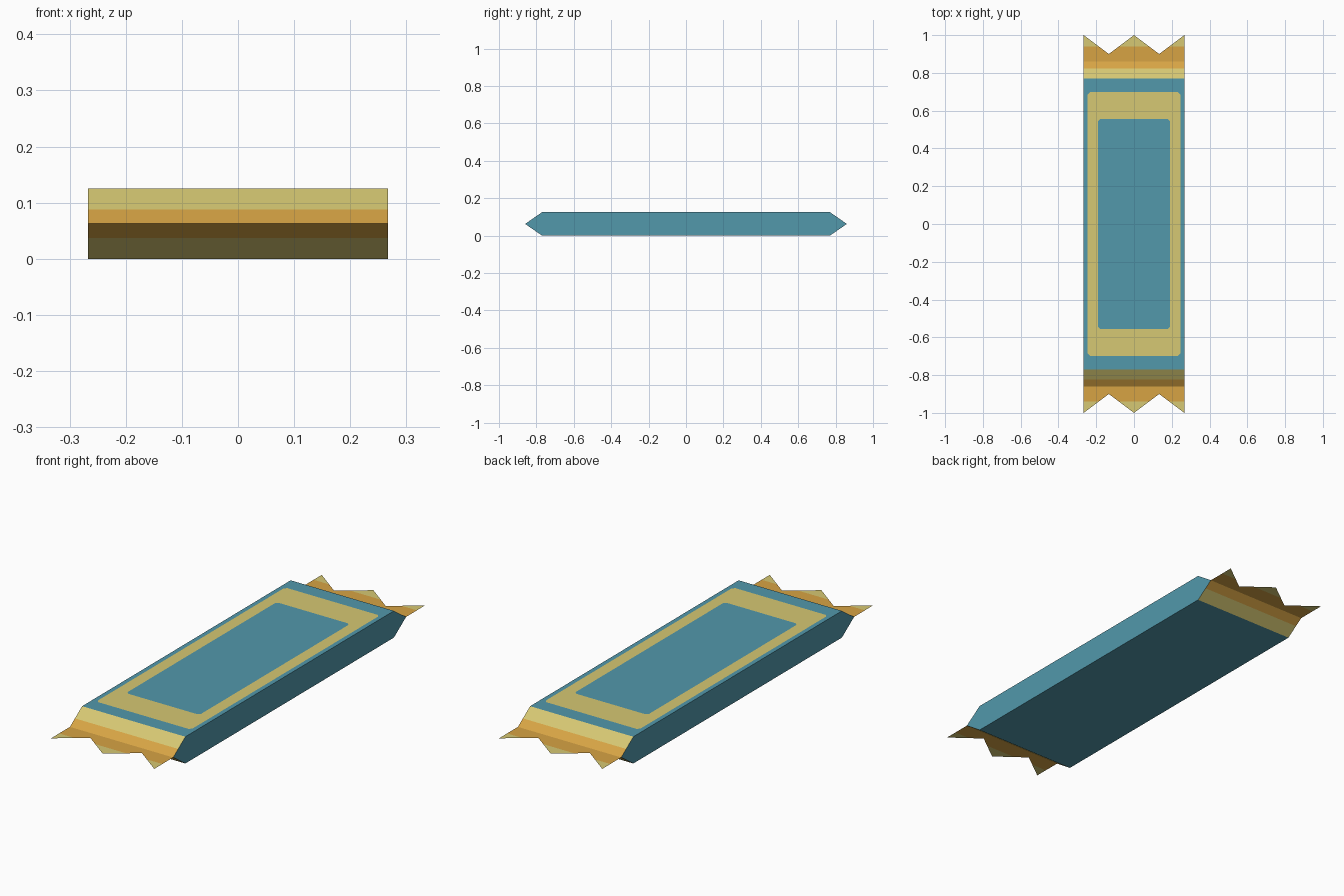
import bpy, bmesh

if "Cube" in bpy.data.objects:
    bpy.data.objects.remove(bpy.data.objects["Cube"])

W, MID, TOP = 0.267, 0.0625, 0.125      # half width, seam height, full height
Y_FLAT, Y_BAND, Y_SEAM = 0.77, 0.823, 0.86


def srgb(r, g, b):
    lin = lambda c: c / 12.92 if c <= 0.04045 else ((c + 0.055) / 1.055) ** 2.4
    return (lin(r / 255), lin(g / 255), lin(b / 255), 1)


mats = []
for name, col in (("wrapper blue", (82, 152, 171)),
                  ("pale gold", (214, 200, 115)),
                  ("orange gold", (215, 164, 68))):
    m = bpy.data.materials.new(name)
    m.diffuse_color = srgb(*col)
    m.use_nodes = True
    m.node_tree.nodes["Principled BSDF"].inputs["Base Color"].default_value = m.diffuse_color
    mats.append(m)
BLUE, PALE, ORANGE = range(3)


def make_object(name, polys):
    """polys: list of (points, material index); shared points are welded."""
    bm = bmesh.new()
    for pts, mat in polys:
        f = bm.faces.new([bm.verts.new(p) for p in pts])
        f.material_index = mat
    bmesh.ops.remove_doubles(bm, verts=bm.verts, dist=1e-5)
    bmesh.ops.recalc_face_normals(bm, faces=bm.faces)
    if name.endswith("fin"):
        for f in bm.faces:
            if f.normal.z < 0:
                f.normal_flip()
    me = bpy.data.meshes.new(name)
    bm.to_mesh(me)
    bm.free()
    for m in mats:
        me.materials.append(m)
    ob = bpy.data.objects.new(name, me)
    bpy.context.collection.objects.link(ob)


def octagon(x, y, c=0.012):
    """Rectangle with clipped corners on the top face."""
    return [(x - c, y, TOP), (x, y - c, TOP), (x, c - y, TOP), (x - c, -y, TOP),
            (c - x, -y, TOP), (-x, c - y, TOP), (-x, y - c, TOP), (c - x, y, TOP)]


# wrapper body: top face with an inset printed frame
body = []
rect = [(W, Y_FLAT, TOP), (W, -Y_FLAT, TOP), (-W, -Y_FLAT, TOP), (-W, Y_FLAT, TOP)]
outer, inner = octagon(0.245, 0.698), octagon(0.19, 0.556)
for i in range(4):
    a, b, c = 2 * i, 2 * i + 1, (2 * i + 2) % 8
    body.append(([rect[i], outer[a], outer[b]], BLUE))
    body.append(([rect[i], outer[b], outer[c], rect[(i + 1) % 4]], BLUE))
for i in range(8):
    j = (i + 1) % 8
    body.append(([outer[i], outer[j], inner[j], inner[i]], PALE))
body.append((inner, BLUE))

# underside
body.append(([(x, y, 0) for x, y, _ in rect], BLUE))

# sloping ends in two colour bands, above and below the seam
zb = TOP - MID * (Y_BAND - Y_FLAT) / (Y_SEAM - Y_FLAT)
for s in (1, -1):
    for up in (True, False):
        h = (lambda z: z) if up else (lambda z: TOP - z)
        for y0, z0, y1, z1, mat in ((Y_FLAT, TOP, Y_BAND, zb, PALE),
                                    (Y_BAND, zb, Y_SEAM, MID, ORANGE)):
            body.append(([(-W, s * y0, h(z0)), (W, s * y0, h(z0)),
                          (W, s * y1, h(z1)), (-W, s * y1, h(z1))], mat))

# flat long sides
side = [(Y_FLAT, TOP), (Y_BAND, zb), (Y_SEAM, MID), (Y_BAND, TOP - zb), (Y_FLAT, 0)]
side += [(-y, z) for y, z in reversed(side)]
for x in (W, -W):
    body.append(([(x, y, z) for y, z in side], BLUE))
make_object("wrapper_body", body)

# thin zigzag fins with pale tips
for s, name in ((1, "back_fin"), (-1, "front_fin")):
    fin = []
    for peak, valley in ((-W, -W / 2), (0, -W / 2), (0, W / 2), (W, W / 2)):
        cut = peak + 0.6 * (valley - peak)
        band = [(peak, Y_SEAM), (valley, Y_SEAM), (valley, 0.9), (cut, 0.94), (peak, 0.94)]
        tip = [(peak, 0.94), (cut, 0.94), (peak, 1.0)]
        for pts, mat in ((band, ORANGE), (tip, PALE)):
            fin.append(([(x, s * y, MID) for x, y in pts], mat))
    make_object(name, fin)
